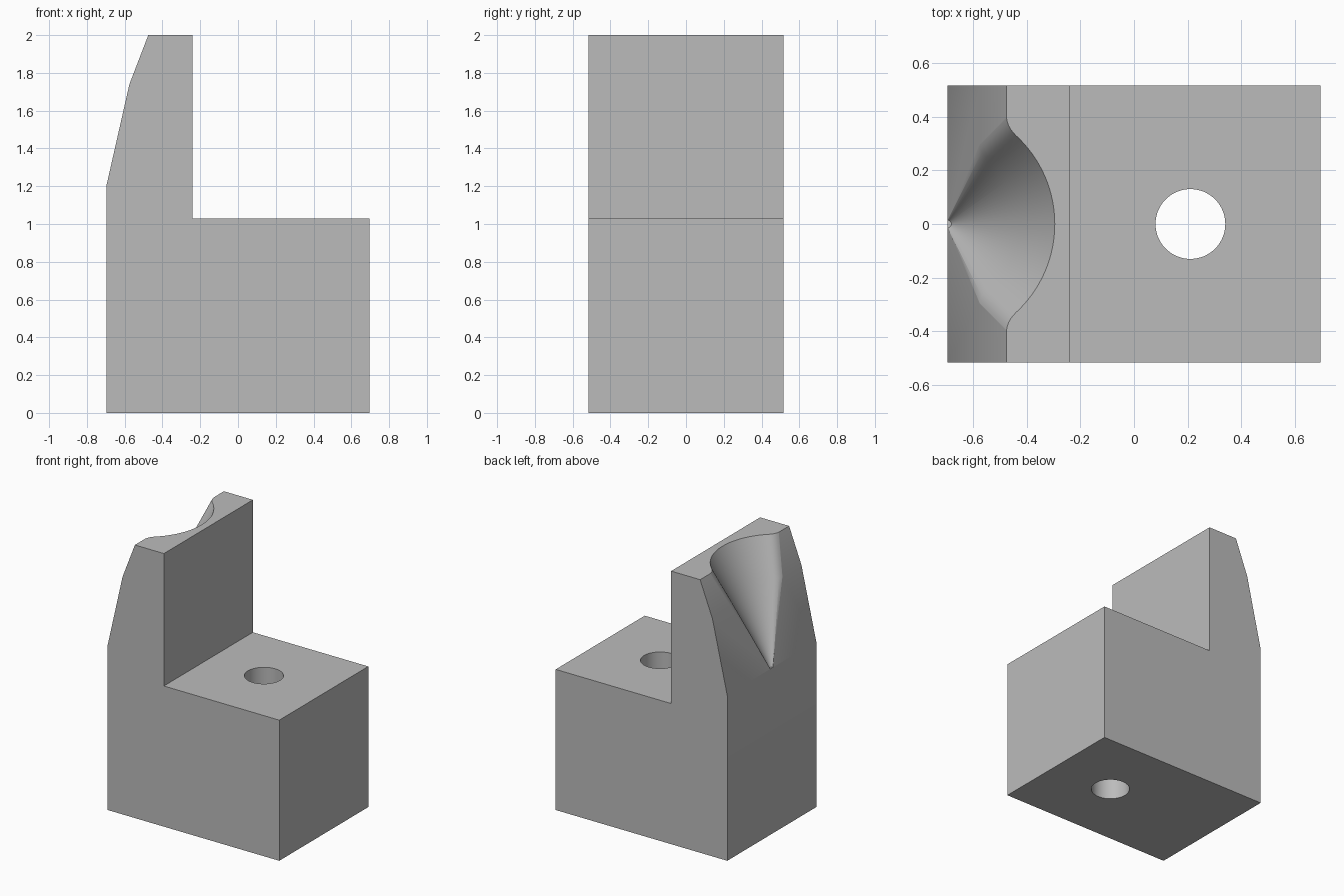
import bpy, bmesh
from math import sin, cos, acos
from mathutils import Vector

cube = bpy.data.objects.get("Cube")
if cube:
    bpy.data.objects.remove(cube, do_unlink=True)

grey = bpy.data.materials.new("plain grey")
grey.use_nodes = True
grey.diffuse_color = (0.5, 0.5, 0.5, 1)
grey.node_tree.nodes["Principled BSDF"].inputs["Base Color"].default_value = (0.5, 0.5, 0.5, 1)


def loft(name, sections):
    """Closed solid through rings of equal point count."""
    bm = bmesh.new()
    rings = [[bm.verts.new(p) for p in ring] for ring in sections]
    n = len(rings[0])
    for a, b in zip(rings, rings[1:]):
        for i in range(n):
            j = (i + 1) % n
            bm.faces.new((a[i], a[j], b[j], b[i]))
    bm.faces.new(rings[0])
    bm.faces.new(rings[-1])
    bmesh.ops.recalc_face_normals(bm, faces=bm.faces)
    mesh = bpy.data.meshes.new(name)
    bm.to_mesh(mesh)
    bm.free()
    mesh.materials.append(grey)
    obj = bpy.data.objects.new(name, mesh)
    bpy.context.collection.objects.link(obj)
    return obj


def groove_section(z, wall, tip, radius, blend):
    """Round scoop whose rim is filleted into the wall plane."""
    centre = tip - radius
    end = acos((wall + blend - centre) / radius)
    half = [Vector((centre + radius * cos(end * i / 16), radius * sin(end * i / 16)))
            for i in range(17)]
    start = half[-1]
    step = blend / sin(end)
    corner = start + Vector((-sin(end), cos(end))) * step
    finish = corner + Vector((-0.001, step))
    for i in range(1, 7):
        t = i / 6
        half.append(start * (1 - t) ** 2 + corner * 2 * t * (1 - t) + finish * t * t)
    half.append(Vector((-1, finish.y)))
    ring = [(p.x, p.y, z) for p in half]
    return [(x, -y, h) for x, y, h in reversed(ring[1:])] + ring


# Stepped block with a tapered upright back
profile = [(-0.695, 0), (0.695, 0), (0.695, 1.03), (-0.24, 1.03), (-0.24, 2),
           (-0.475, 2), (-0.575, 1.74), (-0.695, 1.21)]
block = loft("stepped_block", [[(x, y, z) for x, z in profile] for y in (-0.515, 0.515)])

# Conical groove cutter
groove = loft("groove_cutter", [
    groove_section(1.215, -0.695, -0.68, 0.014, 0.005),
    groove_section(1.74, -0.575, -0.425, 0.30, 0.035),
    groove_section(2, -0.475, -0.295, 0.448, 0.035),
    groove_section(2.1, -0.437, -0.245, 0.505, 0.035)])

# Round bolt hole cutter
bpy.ops.mesh.primitive_cylinder_add(vertices=64, radius=0.13, depth=3, location=(0.21, 0, 0.5))
hole = bpy.context.object
hole.name = "hole_cutter"
hole.data.materials.append(grey)

for cutter in (groove, hole):
    cut = block.modifiers.new(cutter.name, "BOOLEAN")
    cut.operation = "DIFFERENCE"
    cut.solver = "EXACT"
    cut.object = cutter
    cutter.hide_render = True

# Bake the cuts, then shade the curved faces smooth
bpy.ops.object.select_all(action="DESELECT")
block.select_set(True)
bpy.context.view_layer.objects.active = block
for name in [m.name for m in block.modifiers]:
    bpy.ops.object.modifier_apply(modifier=name)
for cutter in (groove, hole):
    bpy.data.objects.remove(cutter, do_unlink=True)
bpy.ops.object.shade_smooth_by_angle(angle=0.5)
weighted = block.modifiers.new("weighted_normals", "WEIGHTED_NORMAL")
weighted.keep_sharp = True
